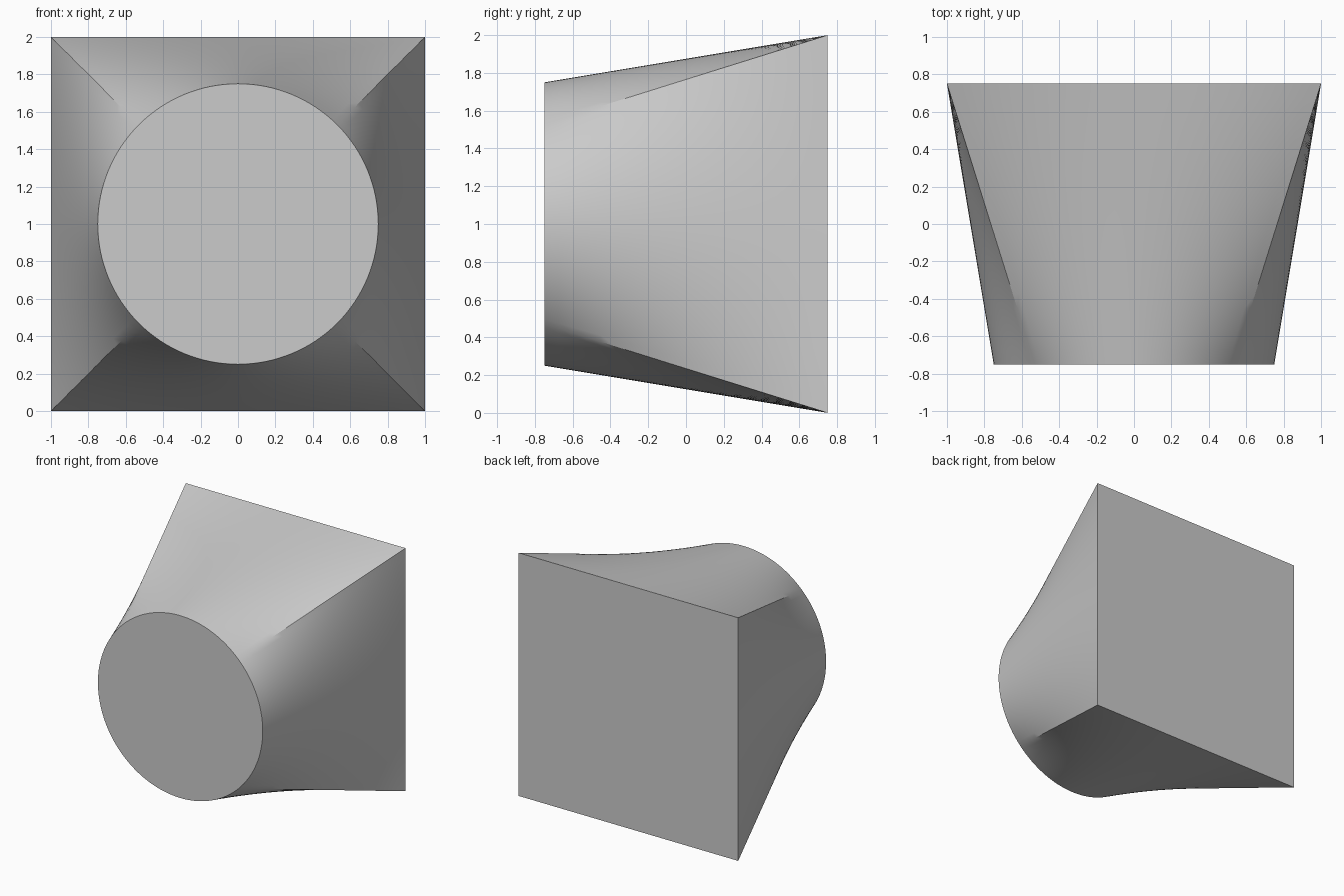
import bpy, bmesh, math
from mathutils import Vector

cube = bpy.data.objects.get("Cube")
if cube:
    bpy.data.objects.remove(cube, do_unlink=True)

PER_SIDE = 32            # segments along each side of the square
ROWS = 20                # steps from square back to round front
HALF, RADIUS, DEPTH = 1.0, 0.75, 0.75

# Single grey material
grey = bpy.data.materials.new("plain_grey")
grey.use_nodes = True
colour = (0.6, 0.6, 0.6, 1)
grey.diffuse_color = colour
grey.node_tree.nodes["Principled BSDF"].inputs["Base Color"].default_value = colour


def square_point(i):
    """Point on the back square, evenly spaced, starting at a corner."""
    side, step = divmod(i, PER_SIDE)
    t = 2 * step / PER_SIDE - 1
    a = side * math.pi / 2
    c, s = math.cos(a), math.sin(a)
    return Vector((HALF * (c - t * s), DEPTH, 1 + HALF * (s + t * c)))


def circle_point(i):
    """Matching point on the front circle."""
    a = -math.pi / 4 + i * math.pi / 2 / PER_SIDE
    return Vector((RADIUS * math.cos(a), -DEPTH, 1 + RADIUS * math.sin(a)))


# Ruled square-to-round transition body with both ends capped
bm = bmesh.new()
count = 4 * PER_SIDE
rings = [[bm.verts.new(square_point(i).lerp(circle_point(i), r / ROWS))
          for i in range(count)] for r in range(ROWS + 1)]
for near, far in zip(rings, rings[1:]):
    for i in range(count):
        j = (i + 1) % count
        bm.faces.new((near[i], near[j], far[j], far[i]))
bm.faces.new(rings[0])
bm.faces.new(rings[-1])
bmesh.ops.recalc_face_normals(bm, faces=bm.faces)

mesh = bpy.data.meshes.new("transition_body")
bm.to_mesh(mesh)
bm.free()
mesh.materials.append(grey)
body = bpy.data.objects.new("transition_body", mesh)
bpy.context.collection.objects.link(body)

# Smooth flanks, crisp corners and end rims
bpy.ops.object.select_all(action="DESELECT")
body.select_set(True)
bpy.context.view_layer.objects.active = body
bpy.ops.object.shade_smooth_by_angle(angle=math.radians(25))
